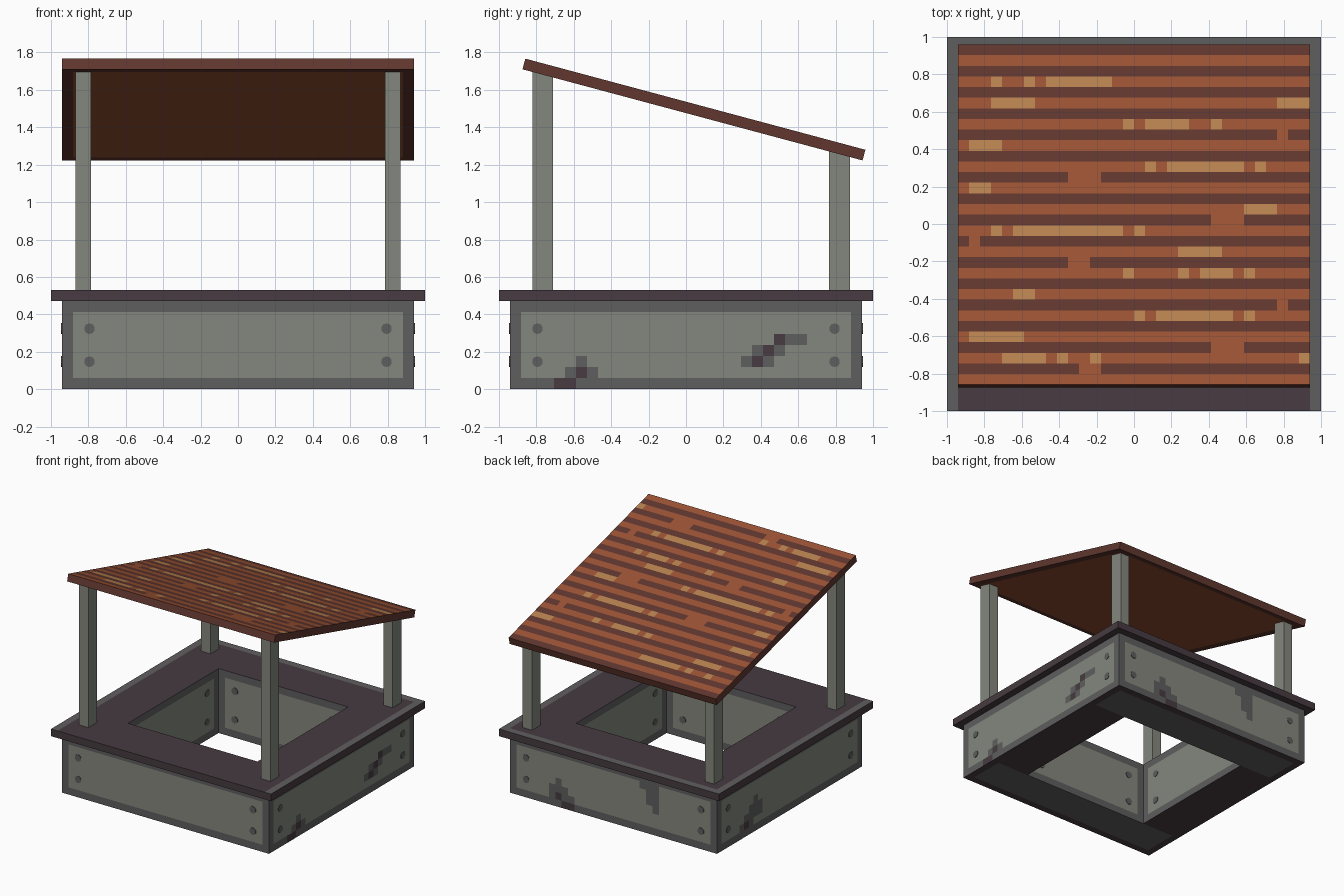
import bpy, bmesh, math
from mathutils import Vector, Matrix

if "Cube" in bpy.data.objects:
    bpy.data.objects.remove(bpy.data.objects["Cube"])

U = 1 / 17  # module: the rim is 34 modules wide


def colour(name, hexa):
    m = bpy.data.materials.new(name)
    lin = [((int(hexa[i:i + 2], 16) / 255 + 0.055) / 1.055) ** 2.4 for i in (0, 2, 4)]
    m.diffuse_color = (*lin, 1)
    m.use_nodes = True
    m.node_tree.nodes["Principled BSDF"].inputs["Base Color"].default_value = m.diffuse_color
    return m


MATS = [colour("stone green grey", "84877D"), colour("border grey", "605E5E"),
        colour("dark purple", "473B41"), colour("rust", "9C5334"),
        colour("dark maroon", "61372F"), colour("tan", "B6824E")]
STONE, GREY, PURPLE, RUST, MAROON, TAN = range(6)
UP = Vector((0, 0, 1))
SIDES = [Vector(v) for v in ((1, 0, 0), (0, 1, 0), (-1, 0, 0), (0, -1, 0))]


def finish(name, bm):
    me = bpy.data.meshes.new(name)
    bm.to_mesh(me)
    bm.free()
    for m in MATS:
        me.materials.append(m)
    ob = bpy.data.objects.new(name, me)
    bpy.context.collection.objects.link(ob)
    return ob


def slab(name, n, hole, z0, z1, rule):
    """Square slab of n x n modules with a square hole; rule(centre, normal) picks the colour."""
    bm, verts = bmesh.new(), {}

    def vert(p):
        key = tuple(round(v) for v in p)
        if key not in verts:
            verts[key] = bm.verts.new(Vector(key) * U)
        return verts[key]

    def quad(c, a, b):
        mat = rule(c, a.cross(b))
        if mat is not None:
            f = bm.faces.new([vert(c + (a * s + b * t) / 2) for s, t in ((-1, -1), (1, -1), (1, 1), (-1, 1))])
            f.material_index = mat

    def solid(x, y):
        m = max(abs(x), abs(y))
        return hole / 2 < m < n / 2

    for i in range(n):
        for j in range(n):
            x, y = i - n / 2 + 0.5, j - n / 2 + 0.5
            if not solid(x, y):
                continue
            quad(Vector((x, y, z1)), SIDES[0], SIDES[1])
            quad(Vector((x, y, z0)), SIDES[0], SIDES[3])
            for d in SIDES:
                if not solid(x + d.x, y + d.y):
                    for k in range(z0, z1):
                        quad(Vector((x, y, k + 0.5)) + d / 2, UP.cross(d), UP)
    return finish(name, bm)


def inside(spans, v):
    return any(a <= v <= b for a, b in spans)


# Wall stains per side: row -> spans of modules, seen from outside
GREY_STAINS = {
    (1, 0): {1: [(5, 7)], 2: [(6, 6), (21, 23)], 3: [(22, 24)], 4: [(24, 26)]},
    (0, 1): {1: [(6, 9)], 2: [(6, 8)], 3: [(7, 7)], 6: [(20, 22)], 5: [(21, 22)], 4: [(21, 22)], 3: [(7, 7), (22, 22)]},
    (-1, 0): {1: [(5, 7)], 2: [(6, 9)], 3: [(7, 9)], 4: [(8, 8)]},
}
PURPLE_STAINS = {
    (1, 0): {0: [(4, 5)], 1: [(6, 6)], 2: [(22, 22)], 3: [(23, 23)], 4: [(24, 24)]},
    (0, 1): {0: [(8, 9)], 1: [(7, 7)]},
    (-1, 0): {1: [(6, 6)]},
}


# Walled base: bordered panels outside and inside
def base_rule(c, n):
    if n.z > 0.5:
        return None
    if n.z < -0.5:
        return GREY if abs(c.x) < 15 and 10 < abs(c.y) < 15 else PURPLE
    s, k = c.dot(UP.cross(n)), int(c.z)
    if c.dot(n) < 0:
        return GREY if abs(s) > 9 or k == 0 else STONE
    key, col = (round(n.x), round(n.y)), math.floor(s + 16)
    if inside(PURPLE_STAINS.get(key, {}).get(k, []), col):
        return PURPLE
    if abs(s) > 15 or k in (0, 7) or inside(GREY_STAINS.get(key, {}).get(k, []), col):
        return GREY
    return STONE


slab("base_walls", 32, 20, 0, 8, base_rule)


# Overhanging rim, with a grey border on the sides and back
def rim_rule(c, n):
    if n.z < -0.5:
        return PURPLE if max(abs(c.x), abs(c.y)) > 16 else None
    if n.z > 0.5:
        return GREY if abs(c.x) > 16 or c.y > 16 else PURPLE
    return PURPLE if c.dot(n) > 0 else GREY


slab("rim", 34, 20, 8, 9, rim_rule)

# Rivets on every panel
bm = bmesh.new()
for d in SIDES:
    for dist, out, s, rows in ((16, 1, 13.5, (2.5, 5.5)), (10, -1, 7.5, (2.5, 6.5))):
        for z in rows:
            for sg in (-1, 1):
                p = (d * dist + UP.cross(d) * s * sg + UP * z) * U + d * out * 0.001
                rot = d.to_track_quat('Z', 'Y').to_matrix().to_4x4()
                bmesh.ops.create_cone(bm, cap_ends=True, segments=10, radius1=0.029, radius2=0.029,
                                      depth=0.006, matrix=Matrix.Translation(p) @ rot)
for f in bm.faces:
    f.material_index = GREY
finish("rivets", bm)

# Four posts, cut to the roof slope
SLOPE = math.radians(15)
for label, y0, y1 in (("front", -0.82, -0.71), ("back", 0.765, 0.877)):
    for side, sx in (("left", -1), ("right", 1)):
        bm = bmesh.new()
        bmesh.ops.create_cube(bm, size=1)
        for v in bm.verts:
            y = y0 if v.co.y < 0 else y1
            top = 1.71 - (y + 0.875) * math.tan(SLOPE) + 0.005
            v.co = (sx * 0.8275 + v.co.x * 0.085, y, top if v.co.z > 0 else 9 * U - 0.005)
        finish(f"{label}_{side}_post", bm)

# Sloping plank roof: light spans on the rust rows, gaps in the dark rows
TAN_SPANS = {
    3: [(3, 3), (6, 6), (8, 13)], 5: [(3, 6), (29, 31)], 7: [(15, 15), (17, 20), (23, 23)],
    9: [(1, 3)], 11: [(17, 17), (19, 25), (27, 27)], 13: [(1, 2)], 15: [(26, 28)],
    17: [(3, 3), (5, 14), (16, 16)], 19: [(20, 23)], 21: [(15, 15), (20, 20), (22, 24), (26, 26)],
    23: [(5, 6)], 25: [(16, 16), (18, 24), (26, 26)], 27: [(1, 5)],
    29: [(4, 7), (9, 9), (12, 12), (31, 31)],
}
GAPS = {8: [(29, 29)], 12: [(10, 12)], 16: [(23, 25)], 18: [(1, 1)], 20: [(10, 11)],
        24: [(29, 29)], 28: [(23, 25)], 30: [(11, 12)]}


def roof_rule(c, n):
    if n.z < -0.5:
        return MAROON if max(abs(c.x), abs(c.y)) > 15 else RUST
    if n.z < 0.5:
        return MAROON
    row, col = math.floor(16 - c.y), math.floor(c.x + 16)
    if row % 2:
        return TAN if inside(TAN_SPANS.get(row, []), col) else RUST
    return RUST if inside(GAPS.get(row, []), col) else MAROON


roof = slab("roof", 32, 0, 0, 1, roof_rule)
roof.data.transform(Matrix.Translation((0, 0.0425, 1.495)) @ Matrix.Rotation(-SLOPE, 4, 'X')
                    @ Matrix.Translation((0, 0, -U / 2)))
